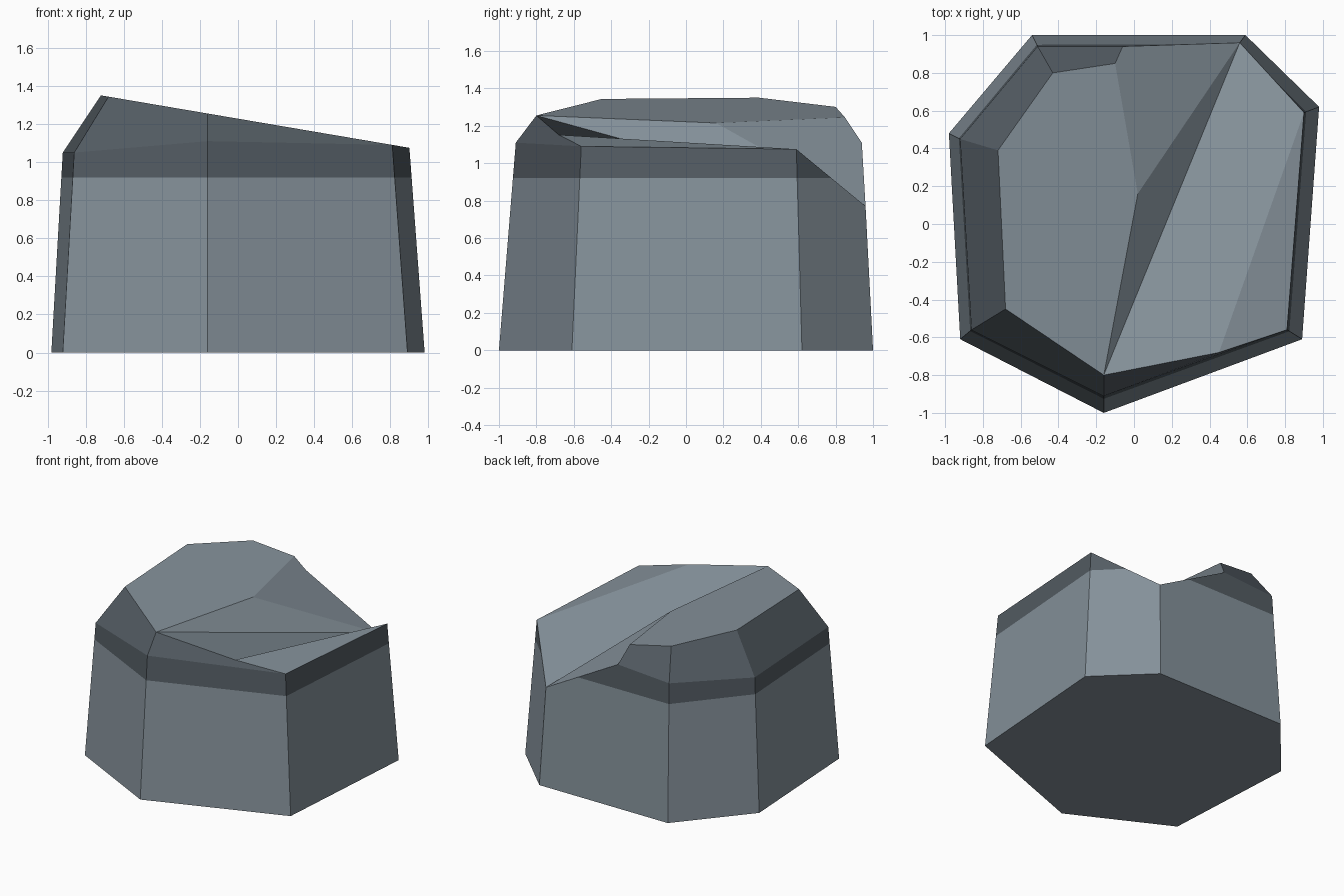
import bpy, bmesh

if "Cube" in bpy.data.objects:
    bpy.data.objects.remove(bpy.data.objects["Cube"])

# Flat colours: light stone, and a dark stone band round the upper rim
def material(name, rgb):
    m = bpy.data.materials.new(name)
    m.diffuse_color = (*rgb, 1)
    m.use_nodes = True
    m.node_tree.nodes["Principled BSDF"].inputs["Base Color"].default_value = m.diffuse_color
    return m

light = material("light stone", (0.235, 0.285, 0.325))
dark = material("dark stone", (0.088, 0.108, 0.126))
BAND_Z = 0.92

def slope(x, y):
    """Point on the tilted top plane."""
    return (x, y, 1.228 - 0.17 * x)

# Seven-sided base, anticlockwise from the front corner
base = [(-.16, -1, 0), (.89, -.61, 0), (.98, .62, 0), (.59, 1, 0),
        (-.54, 1, 0), (-.98, .48, 0), (-.92, -.61, 0)]
# Shoulder corners above the base corners; the back right one is chipped low
s_front = (-.16, -.91, 1.11)
s_fr = slope(.81, -.56)
s_r = slope(.90, .59)
chip = (.56, .96, .77)
s_back = (-.51, .94, 1.08)
s_left = (-.92, .45, 1.05)
s_fl = (-.86, -.56, 1.05)
shoulder = [s_front, s_fr, s_r, chip, s_back, s_left, s_fl]
notch = (-.06, .94, 1.11)
# Corners of the top facet
front, crest = slope(-.16, -.80), slope(.45, -.68)
left_a, left_b = slope(-.68, -.45), slope(-.72, .39)
back_c, back_d = slope(-.43, .80), slope(-.10, .85)
inner = (.02, .16, 1.215)

bm = bmesh.new()

def add(points, mat=0):
    f = bm.faces.new([bm.verts.new(p) for p in points])
    f.material_index = mat
    return f

# Walls, cut at the band height and coloured by height
walls = []
for i in range(7):
    j = (i + 1) % 7
    top = [shoulder[j], shoulder[i]]
    if i == 3:
        top.insert(1, notch)
    walls.append(add([base[i], base[j]] + top))
geom = list(bm.verts) + list(bm.edges) + list(bm.faces)
bmesh.ops.bisect_plane(bm, geom=geom, plane_co=(0, 0, BAND_Z), plane_no=(0, 0, 1))
for f in bm.faces:
    if f.calc_center_median().z > BAND_Z:
        f.material_index = 1

# Dark bevels between shoulder and top
for pts in ([s_front, s_fr, crest, front], [s_fl, s_front, front, left_a],
            [s_left, s_fl, left_a, left_b], [s_back, s_left, left_b, back_c],
            [notch, s_back, back_c, back_d]):
    add(pts, 1)

# Light top facets, chipped valley and underside
for pts in ([left_a, front, inner, back_d, back_c, left_b],
            [front, chip, inner], [inner, chip, notch, back_d],
            [chip, front, crest, s_r], [crest, s_fr, s_r], base[::-1]):
    add(pts, 0)

mesh = bpy.data.meshes.new("rock")
bm.to_mesh(mesh)
bm.free()
mesh.materials.append(light)
mesh.materials.append(dark)
bpy.context.collection.objects.link(bpy.data.objects.new("rock", mesh))
